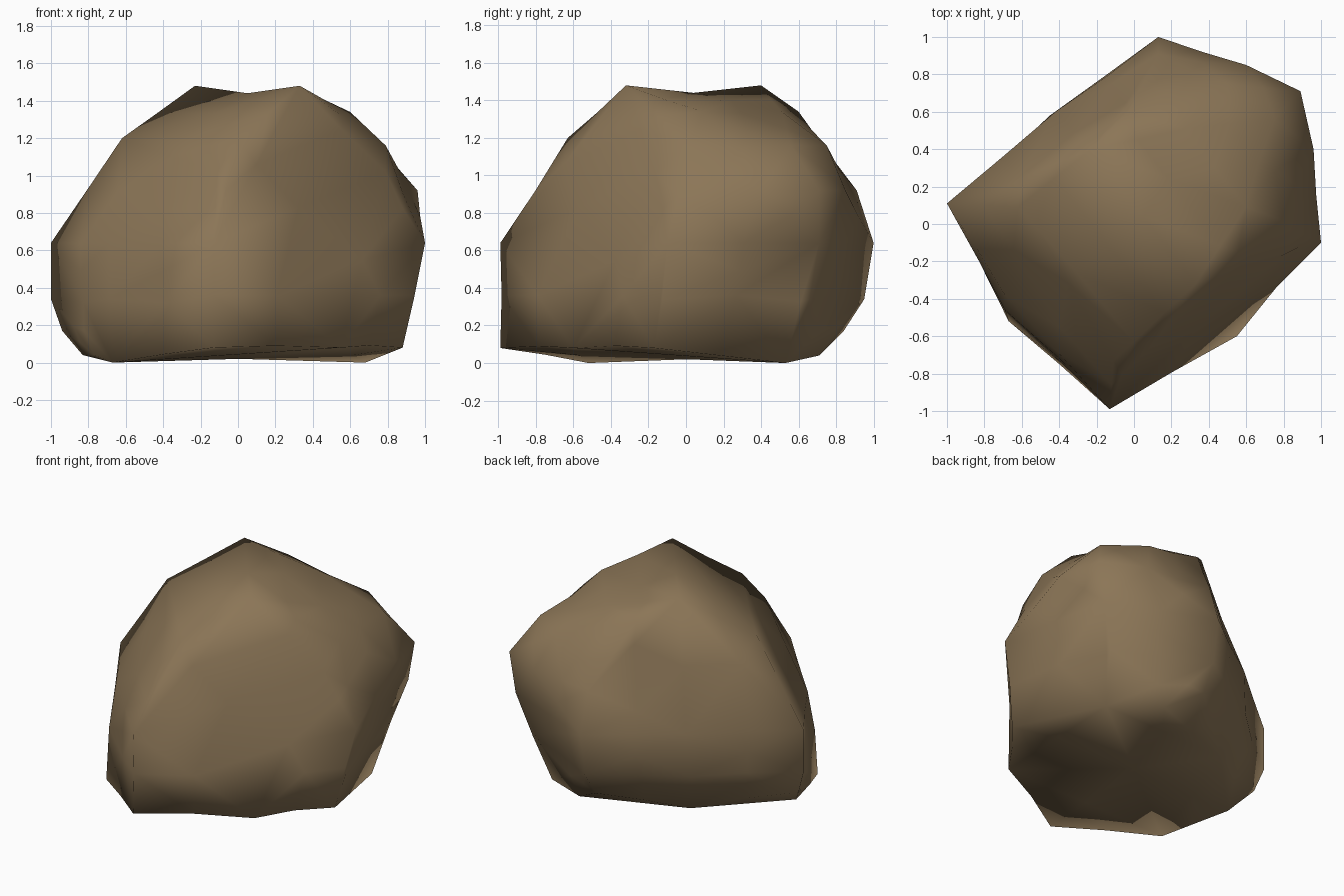
import bpy, bmesh, random

if "Cube" in bpy.data.objects:
    bpy.data.objects.remove(bpy.data.objects["Cube"])

random.seed(4)

# Contours of the boulder: height -> outline points (x, y)
contours = {
    0.00: [(-0.67, -0.52), (0.68, 0.53)],
    0.04: [(0.34, 0.71), (-0.83, -0.05), (-0.35, 0.45), (-0.77, -0.29)],
    0.08: [(-0.13, -0.99), (0.55, -0.60), (0.88, -0.17)],
    0.17: [(-0.94, 0.08), (0.12, 0.84)],
    0.34: [(-1.0, 0.11), (-0.13, -0.99), (0.94, -0.12), (0.74, 0.66),
           (0.13, 0.95), (-0.45, 0.58), (-0.69, -0.46)],
    0.64: [(-1.0, 0.11), (-0.13, -0.99), (1.0, -0.10), (0.84, 0.71),
           (0.13, 1.0), (-0.42, 0.60), (-0.69, -0.38)],
    0.92: [(0.96, 0.40), (0.89, 0.71), (0.60, 0.85), (0.13, 0.91)],
    1.02: [(0.79, -0.17), (-0.11, -0.73)],
    1.16: [(0.79, 0.02), (0.75, 0.56), (0.50, 0.75)],
    1.20: [(0.0, -0.63), (-0.62, 0.09), (0.66, 0.50)],
    1.34: [(0.60, 0.09), (0.27, 0.51), (-0.03, 0.60)],
    1.48: [(-0.23, 0.40), (0.33, -0.32)],
}

# Wrap a skin around the contours
bm = bmesh.new()
for z, outline in contours.items():
    for x, y in outline:
        bm.verts.new((x, y, z))
bmesh.ops.convex_hull(bm, input=bm.verts)
loose = [v for v in bm.verts if not v.link_faces]
bmesh.ops.delete(bm, geom=loose, context='VERTS')
bmesh.ops.triangulate(bm, faces=bm.faces)
bmesh.ops.recalc_face_normals(bm, faces=bm.faces)

# Split the long edges and press the new points in a little: uneven stone
long_edges = [e for e in bm.edges if e.calc_length() > 0.4]
split = bmesh.ops.subdivide_edges(bm, edges=long_edges, cuts=1)
new_points = [g for g in split["geom_inner"] if isinstance(g, bmesh.types.BMVert)]
bmesh.ops.triangulate(bm, faces=bm.faces)
bm.normal_update()
for v in new_points:
    if v.co.z > 1.45:
        v.co.z = 1.44                      # dip between the two peaks
    elif v.normal.z > -0.7:
        v.co -= v.normal * random.uniform(0.0, 0.02)
    else:
        v.co.z = max(v.co.z, 0.02)         # slightly hollow underside

mesh = bpy.data.meshes.new("boulder")
bm.to_mesh(mesh)
bm.free()
boulder = bpy.data.objects.new("boulder", mesh)
bpy.context.collection.objects.link(boulder)

# Soft shading across the facets
for p in mesh.polygons:
    p.use_smooth = True

# Brown stone
stone = bpy.data.materials.new("brown_stone")
stone.diffuse_color = (0.26, 0.18, 0.095, 1)
stone.use_nodes = True
stone.node_tree.nodes["Principled BSDF"].inputs["Base Color"].default_value = stone.diffuse_color
mesh.materials.append(stone)
